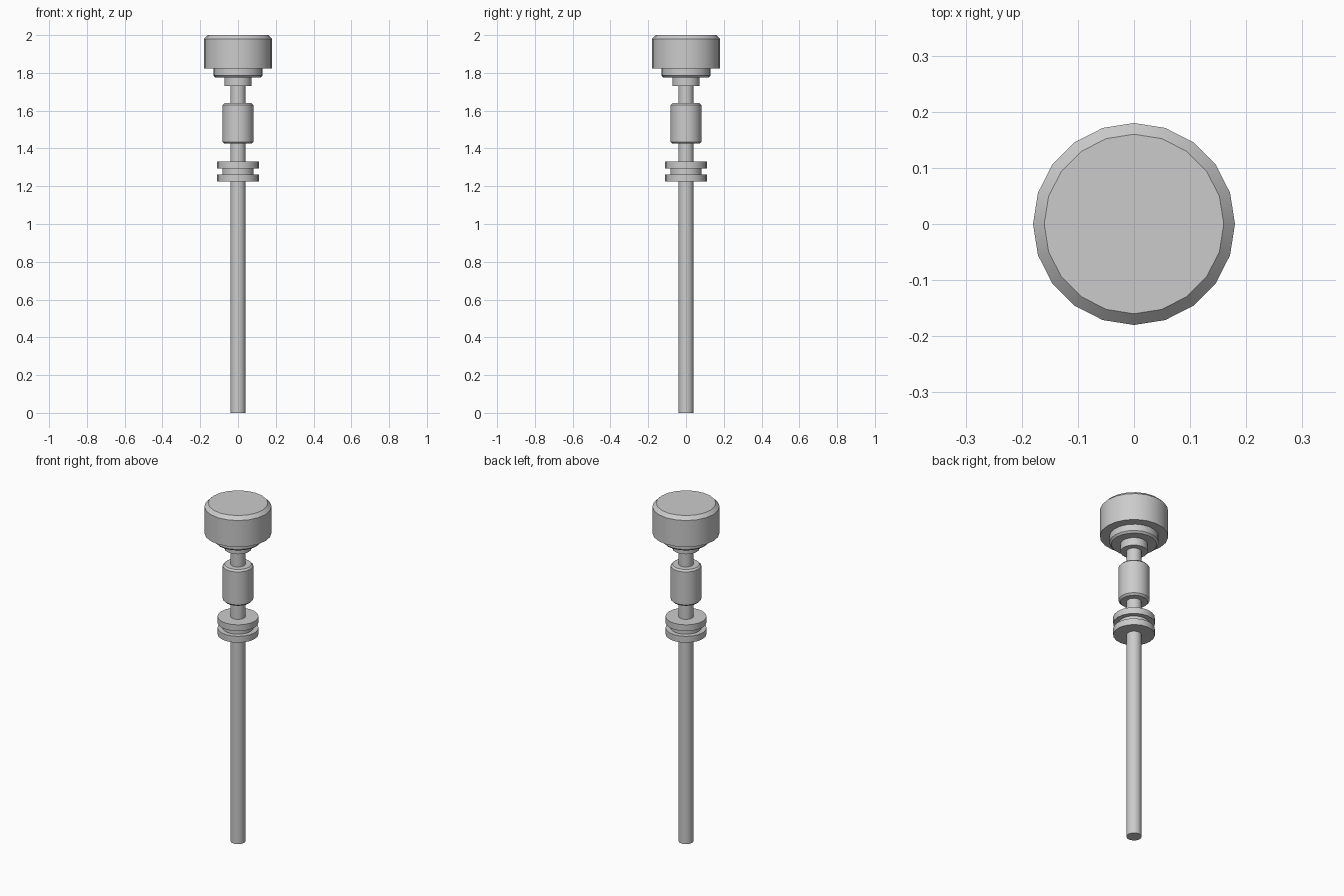
import bpy, bmesh, math

if "Cube" in bpy.data.objects:
    bpy.data.objects.remove(bpy.data.objects["Cube"])

SIDES = 20
metal = bpy.data.materials.new("plain_grey")
metal.use_nodes = True
grey = (0.6, 0.6, 0.6, 1)
metal.diffuse_color = grey
metal.node_tree.nodes["Principled BSDF"].inputs["Base Color"].default_value = grey


def turned(name, profile):
    """Closed round part from (radius, height) pairs, bottom to top."""
    bm = bmesh.new()
    rings = []
    for r, z in profile:
        rings.append([bm.verts.new((r * math.cos(a), r * math.sin(a), z))
                      for a in (math.tau * i / SIDES for i in range(SIDES))])
    for low, high in zip(rings, rings[1:]):
        for i in range(SIDES):
            j = (i + 1) % SIDES
            bm.faces.new((low[i], low[j], high[j], high[i]))
    bm.faces.new(rings[0][::-1])
    bm.faces.new(rings[-1])
    mesh = bpy.data.meshes.new(name)
    bm.to_mesh(mesh)
    bm.free()
    mesh.materials.append(metal)
    obj = bpy.data.objects.new(name, mesh)
    bpy.context.collection.objects.link(obj)
    bpy.ops.object.select_all(action="DESELECT")
    obj.select_set(True)
    bpy.context.view_layer.objects.active = obj
    bpy.ops.object.shade_smooth_by_angle(angle=math.radians(30))


# Long rod running up into the knob
turned("shaft", [(0.04, 0), (0.04, 1.74)])

# Grooved pulley: two flanges around a narrower hub
for name, z in (("lower_flange", 1.225), ("upper_flange", 1.293)):
    turned(name, [(0.11, z), (0.11, z + 0.037)])
turned("flange_hub", [(0.083, 1.262), (0.083, 1.293)])

# Sleeve with chamfered rims
turned("sleeve", [(0.072, 1.425), (0.082, 1.435), (0.082, 1.63), (0.072, 1.64)])

# Stepped collars and the knob
turned("lower_collar", [(0.072, 1.73), (0.072, 1.775)])
turned("upper_collar", [(0.12, 1.775), (0.13, 1.785), (0.13, 1.823)])
turned("knob", [(0.18, 1.823), (0.18, 1.98), (0.16, 2.0)])
